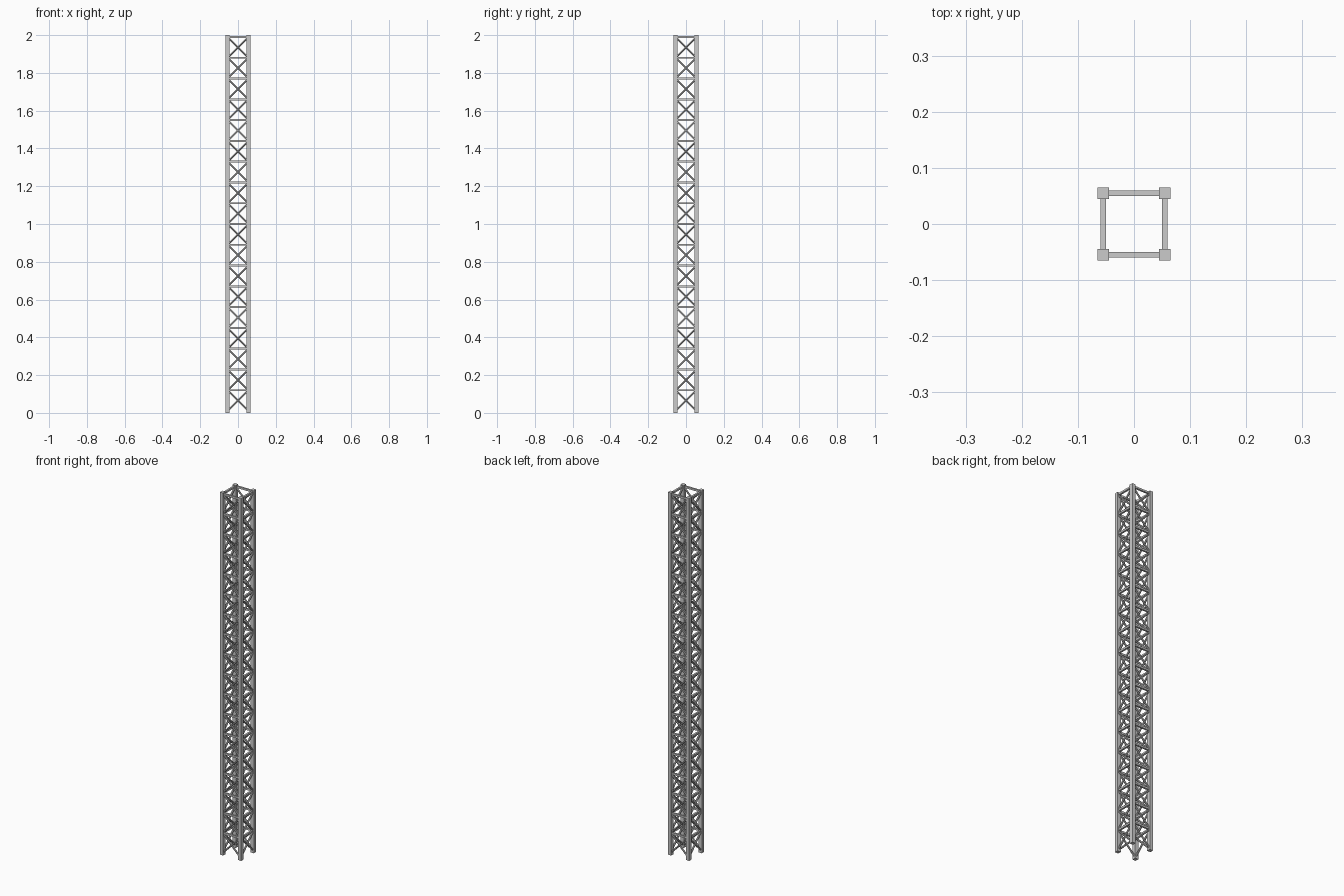
import bpy, bmesh, math
from mathutils import Vector, Matrix

if "Cube" in bpy.data.objects:
    bpy.data.objects.remove(bpy.data.objects["Cube"])

H = 2.0        # tower height
C = 0.055      # leg centre offset
LEG = 0.02     # leg width
BAR = 0.01     # brace width
BAYS = 18
PITCH = 0.11
TOP = 1.992    # height of the top ring


def add_bar(bm, a, b, width, sides):
    """Prism of the given flat-to-flat width running from a to b."""
    a, b = Vector(a), Vector(b)
    d = b - a
    r = width / 2 / math.cos(math.pi / sides)
    z = d.normalized()
    # horizontal side axis keeps the flats parallel to the tower face
    x = Vector((z.y, -z.x, 0)).normalized() if abs(z.z) < 0.999 else Vector((1, 0, 0))
    y = z.cross(x)
    rot = Matrix((x, y, z)).transposed().to_4x4()
    m = Matrix.Translation((a + b) / 2) @ rot @ Matrix.Rotation(math.pi / sides, 4, 'Z')
    bmesh.ops.create_cone(bm, cap_ends=True, segments=sides, radius1=r,
                          radius2=r, depth=d.length, matrix=m)


def finish(bm, name):
    me = bpy.data.meshes.new(name)
    bm.to_mesh(me)
    bm.free()
    ob = bpy.data.objects.new(name, me)
    bpy.context.collection.objects.link(ob)
    return ob


# Corner legs
for i, (sx, sy) in enumerate([(-1, -1), (1, -1), (1, 1), (-1, 1)]):
    bm = bmesh.new()
    add_bar(bm, (sx * C, sy * C, 0), (sx * C, sy * C, H), LEG, 4)
    finish(bm, f"corner_leg_{i + 1}")

# Four lattice faces, each turned a quarter from the last
for i, side in enumerate(["front", "right", "back", "left"]):
    turn = Matrix.Rotation(i * math.pi / 2, 4, 'Z')

    # Horizontal rungs
    bm = bmesh.new()
    for k in range(BAYS):
        z = TOP - BAR / 2 - k * PITCH + 0.003
        add_bar(bm, (-C, -C, z), (C, -C, z), BAR, 4)
    bm.transform(turn)
    finish(bm, f"{side}_rungs")

    # Crossed diagonals
    bm = bmesh.new()
    for k in range(BAYS):
        hi = TOP - BAR / 2 - k * PITCH + 0.003
        lo = hi - PITCH
        add_bar(bm, (-C, -C, lo), (C, -C, hi), BAR * 0.95, 8)
        add_bar(bm, (C, -C, lo), (-C, -C, hi), BAR * 0.95, 8)
    bm.transform(turn)
    finish(bm, f"{side}_diagonals")
